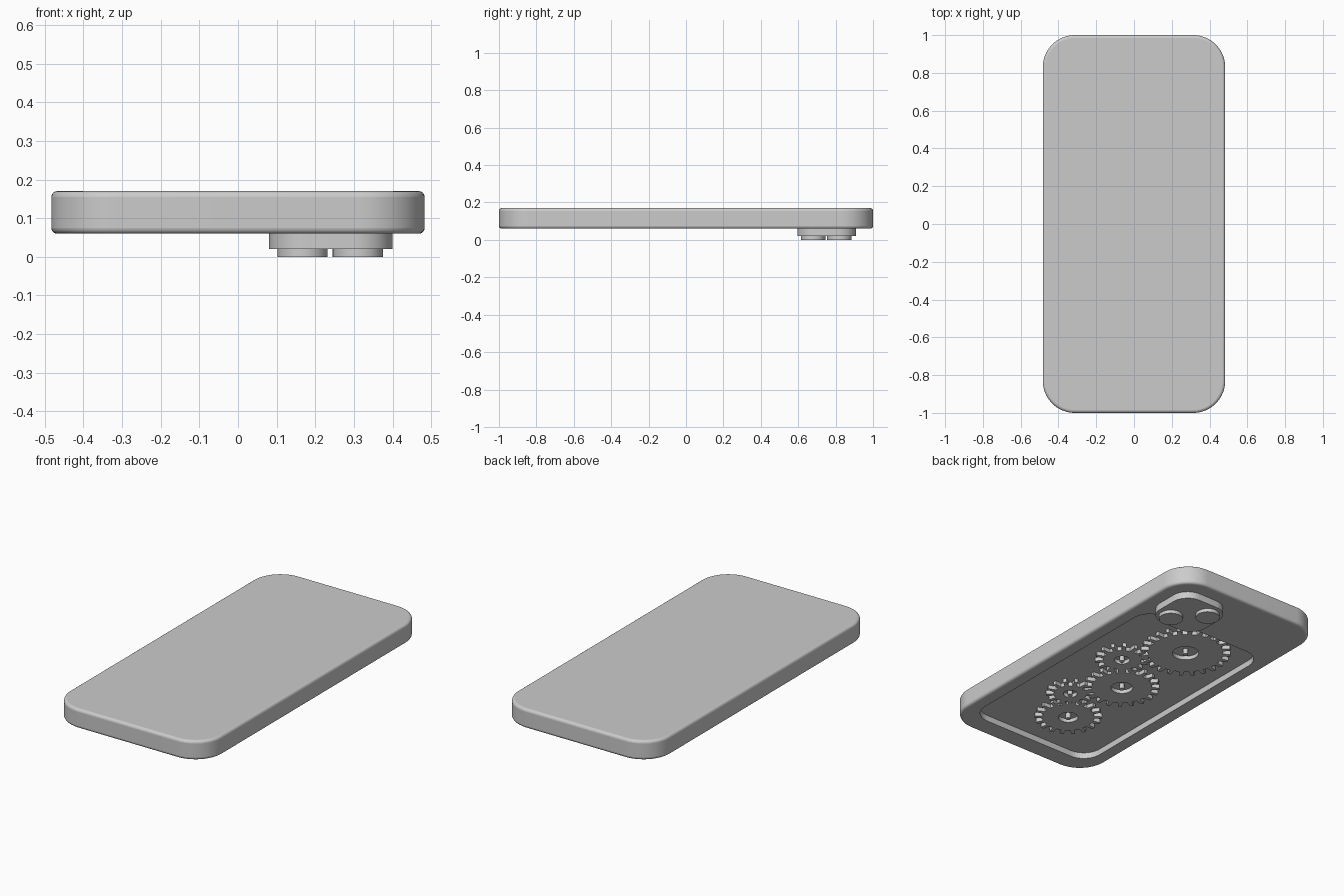
import bpy, bmesh
from math import sin, cos, pi, tau, radians

if "Cube" in bpy.data.objects:
    bpy.data.objects.remove(bpy.data.objects["Cube"])


def finish(name, bm):
    bmesh.ops.recalc_face_normals(bm, faces=bm.faces)
    me = bpy.data.meshes.new(name)
    bm.to_mesh(me)
    bm.free()
    ob = bpy.data.objects.new(name, me)
    bpy.context.collection.objects.link(ob)
    return ob


def smooth(ob):
    bpy.ops.object.select_all(action='DESELECT')
    ob.select_set(True)
    bpy.context.view_layer.objects.active = ob
    bpy.ops.object.shade_smooth_by_angle(angle=radians(35))


def rounded_rect(x0, x1, y0, y1, r, n=12):
    pts = []
    for cx, cy, a in ((x1 - r, y1 - r, 0), (x0 + r, y1 - r, 1),
                      (x0 + r, y0 + r, 2), (x1 - r, y0 + r, 3)):
        for i in range(n + 1):
            t = (a + i / n) * pi / 2
            pts.append((cx + r * cos(t), cy + r * sin(t)))
    return pts


def circle(cx, cy, r, n=40):
    return [(cx + r * cos(tau * i / n), cy + r * sin(tau * i / n)) for i in range(n)]


def prism(name, pts, z0, z1, bevel=0):
    bm = bmesh.new()
    face = bm.faces.new([bm.verts.new((x, y, z0)) for x, y in pts])
    out = bmesh.ops.extrude_face_region(bm, geom=[face], use_keep_orig=True)
    for v in out['geom']:
        if isinstance(v, bmesh.types.BMVert):
            v.co.z = z1
    ob = finish(name, bm)
    if bevel:
        m = ob.modifiers.new("Bevel", 'BEVEL')
        m.width, m.segments = bevel, 4
        m.limit_method, m.angle_limit = 'ANGLE', radians(40)
    return ob


def gear(name, cx, cy, r, teeth, z0, z1, phase):
    depth, hole = 0.042, 0.29 * r
    rings = ([], [], [], [])  # outer low, outer high, inner high, inner low
    bm = bmesh.new()
    # each tooth: root, root, tip, tip
    for t in range(teeth):
        for f, rad in ((0.0, r - depth), (0.25, r - depth), (0.5, r - depth),
                       (0.6, r), (0.9, r)):
            a = tau * (t + f + phase) / teeth
            for ring, rr, z in zip(rings, (rad, rad, hole, hole), (z0, z1, z1, z0)):
                ring.append(bm.verts.new((cx + rr * cos(a), cy + rr * sin(a), z)))
    n = len(rings[0])
    for k in range(4):
        a, b = rings[k], rings[(k + 1) % 4]
        for i in range(n):
            j = (i + 1) % n
            bm.faces.new((a[i], a[j], b[j], b[i]))
    return finish(name, bm)


FLOOR = 0.095

# Main body with the shallow back recess
body = prism("phone_body", rounded_rect(-0.483, 0.483, -1, 1, 0.17, 16), 0.06, 0.17, 0.015)
cutter = prism("recess_cutter", rounded_rect(-0.405, 0.405, -0.885, 0.595, 0.11), 0.0, FLOOR)
cutter.hide_render = True
cutter.hide_set(True)
cut = body.modifiers.new("Recess", 'BOOLEAN')
cut.object, cut.operation, cut.solver = cutter, 'DIFFERENCE', 'EXACT'
smooth(body)

# Camera bump and its two lenses
smooth(prism("camera_bump", rounded_rect(0.08, 0.40, 0.595, 0.91, 0.1), 0.02, 0.07))
for i, (x, y) in enumerate(((0.31, 0.68), (0.167, 0.82))):
    smooth(prism(f"camera_lens_{i + 1}", circle(x, y, 0.065), 0.0, 0.03))

# Gear train with axles
GEARS = ((-0.07, 0.352, 0.245, 24, 0), (0.146, 0.073, 0.146, 14, 0.4),
         (-0.047, -0.158, 0.205, 20, 0.2), (0.126, -0.388, 0.13, 13, 0.6),
         (-0.03, -0.59, 0.182, 18, 0.3))
for i, (x, y, r, teeth, phase) in enumerate(GEARS):
    smooth(gear(f"gear_{i + 1}", x, y, r, teeth, 0.073, FLOOR + 0.002, phase))
    smooth(prism(f"gear_axle_{i + 1}", circle(x, y, 0.014, 20), 0.064, FLOOR + 0.005))
